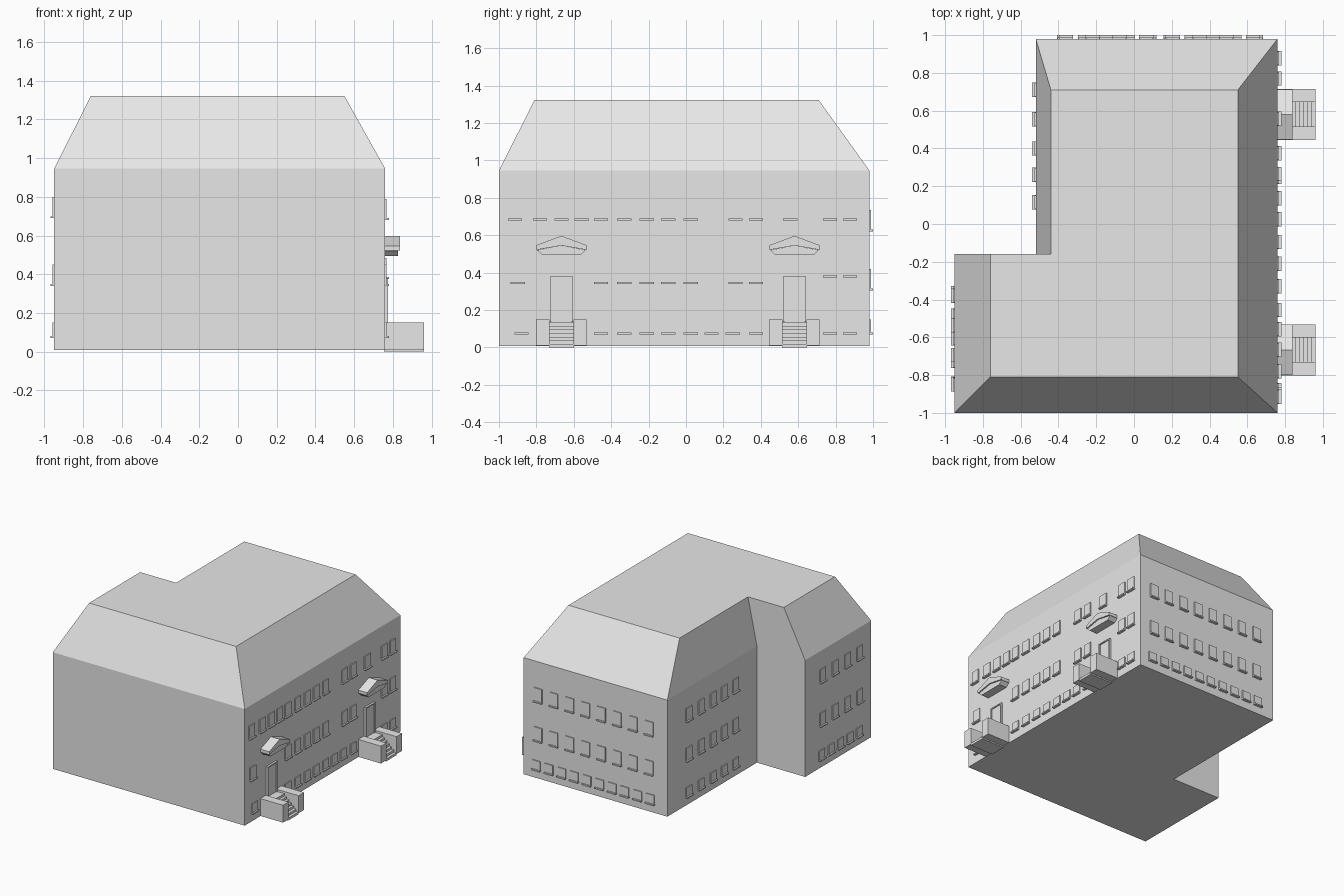
import bpy, bmesh
from mathutils import Vector

if "Cube" in bpy.data.objects:
    bpy.data.objects.remove(bpy.data.objects["Cube"])

grey = bpy.data.materials.new("plain_grey")
grey.diffuse_color = (0.8, 0.8, 0.8, 1)
grey.use_nodes = True
grey.node_tree.nodes["Principled BSDF"].inputs["Base Color"].default_value = grey.diffuse_color


def finish(name, bm):
    bmesh.ops.recalc_face_normals(bm, faces=bm.faces)
    me = bpy.data.meshes.new(name)
    bm.to_mesh(me)
    bm.free()
    me.materials.append(grey)
    ob = bpy.data.objects.new(name, me)
    bpy.context.collection.objects.link(ob)
    return ob


def loft(bm, low, high):
    """Closed solid between two matching loops of points."""
    a = [bm.verts.new(p) for p in low]
    b = [bm.verts.new(p) for p in high]
    n = len(a)
    for i in range(n):
        j = (i + 1) % n
        bm.faces.new((a[i], a[j], b[j], b[i]))
    bm.faces.new(a[::-1])
    bm.faces.new(b)


def box(bm, p, q):
    (x0, x1), (y0, y1), (z0, z1) = [sorted(c) for c in zip(p, q)]
    ring = [(x0, y0), (x1, y0), (x1, y1), (x0, y1)]
    loft(bm, [(x, y, z0) for x, y in ring], [(x, y, z1) for x, y in ring])


# L-shaped walls and the steep flat-topped roof
eaves = [(-.95, -1), (.76, -1), (.76, .98), (-.52, .98), (-.52, -.16), (-.95, -.16)]
top = [(-.76, -.81), (.55, -.81), (.55, .71), (-.44, .71), (-.44, -.16), (-.76, -.16)]
bm = bmesh.new()
loft(bm, [(x, y, .008) for x, y in eaves], [(x, y, .947) for x, y in eaves])
finish("walls", bm)
bm = bmesh.new()
loft(bm, [(x, y, .947) for x, y in eaves], [(x, y, 1.322) for x, y in top])
finish("roof", bm)


# Windows: thin pane plate with a projecting sill
def windows(name, origin, along, out, rows):
    bm = bmesh.new()
    o, a, n, up = Vector(origin), Vector(along), Vector(out), Vector((0, 0, 1))
    for centres, z, h in rows:
        for c in centres:
            def slab(z0, z1, w, d):
                box(bm, o + a * (c - w) + up * z0 - n * .004, o + a * (c + w) + up * z1 + n * d)
            slab(z, z + h, .036, .008)
            slab(z, z + .01, .038, .02)
    finish(name, bm)


def spread(first, last, count):
    return [first + (last - first) * i / (count - 1) for i in range(count)]


mid = [-.455, -.33, -.21, -.095, .025]
pair = [.265, .375]
end = [.77, .877]
windows("right_windows", (.76, 0, 0), (0, 1, 0), (1, 0, 0), [
    ([-.915, -.78, -.665, -.557] + mid + pair + [.557] + end, .68, .11),
    ([-.9] + mid + pair, .34, .11),
    (end, .375, .11),
    ([-.88] + mid + [.137, .25, .375] + end, .07, .08)])
windows("back_windows", (0, .98, 0), (1, 0, 0), (0, 1, 0), [
    (spread(-.36, .63, 8), .62, .115),
    (spread(-.36, .63, 8), .305, .115),
    (spread(-.37, .645, 10), .07, .08)])
court = [.71, .555, .4, .26, .115]
windows("court_windows", (-.52, 0, 0), (0, 1, 0), (-1, 0, 0), [
    (court, .68, .11), (court, .36, .11), (court, .07, .08)])
windows("wing_windows", (-.95, 0, 0), (0, 1, 0), (-1, 0, 0), [
    (spread(-.85, -.38, 4), .69, .11),
    (spread(-.85, -.38, 4), .34, .11),
    (spread(-.845, -.365, 5), .07, .08)])


# Entrances: door, cheek walls, stair and gabled canopy
def canopy_part(bm, outline, yc, x1):
    pts = [(yc + y, z) for y, z in outline]
    loft(bm, [(.755, y, z) for y, z in pts], [(x1, y, z) for y, z in pts])


for i, yc in enumerate((-.666, .58), 1):
    bm = bmesh.new()
    box(bm, (.755, yc - .061, .135), (.768, yc + .061, .38))
    for y0, y1 in ((-.061, -.052), (.052, .061)):
        box(bm, (.755, yc + y0, .135), (.776, yc + y1, .38))
    box(bm, (.755, yc - .061, .371), (.776, yc + .061, .38))
    finish(f"door_{i}", bm)

    bm = bmesh.new()
    for s in (-1, 1):
        box(bm, (.755, yc + s * .065, .01), (.962, yc + s * .135, .15))
    finish(f"stair_cheeks_{i}", bm)

    bm = bmesh.new()
    steps = 7
    profile = [(.755, 0), (.96, 0)]
    for k in range(steps):
        x = .96 - k * .021
        profile += [(x, (k + 1) * .019)]
        profile += [(x - .021 if k < steps - 1 else .755, (k + 1) * .019)]
    loft(bm, [(x, yc - .066, z) for x, z in profile], [(x, yc + .066, z) for x, z in profile])
    finish(f"stair_{i}", bm)

    bm = bmesh.new()
    canopy_part(bm, [(-.133, .522), (0, .545), (.133, .522), (.133, .547), (0, .597), (-.133, .547)], yc, .838)
    canopy_part(bm, [(-.103, .495), (.103, .495), (.131, .521), (0, .545), (-.131, .521)], yc, .828)
    finish(f"canopy_{i}", bm)
